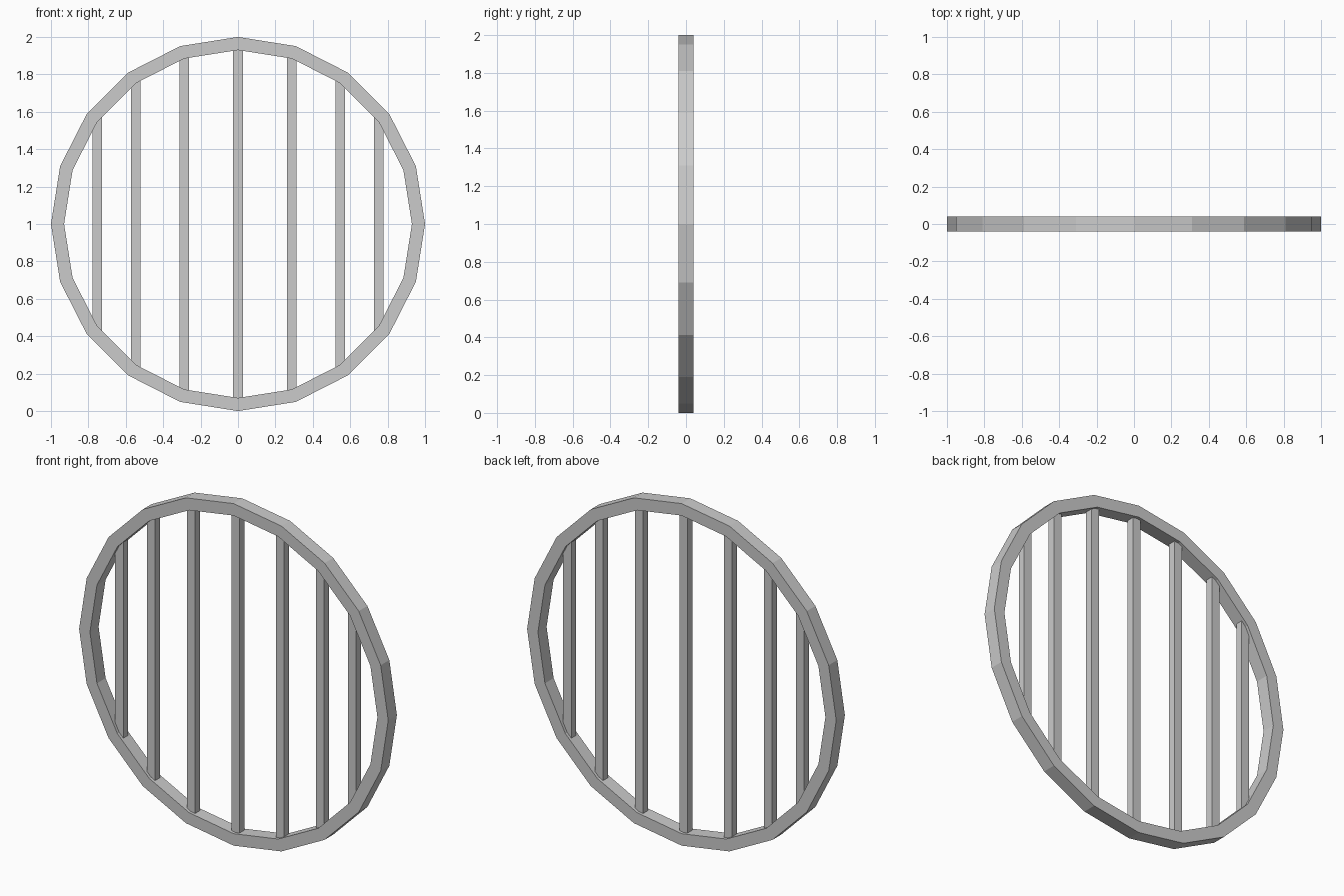
import bpy
import bmesh
from math import sin, cos, radians

if "Cube" in bpy.data.objects:
    bpy.data.objects.remove(bpy.data.objects["Cube"])

R_OUT, R_IN, HALF_DEPTH, SIDES = 1.0, 0.93, 0.04, 20
BAR_W, BAR_D, EMBED = 0.052, 0.045, 0.035


def finish(bm, name):
    bmesh.ops.recalc_face_normals(bm, faces=bm.faces)
    mesh = bpy.data.meshes.new(name)
    bm.to_mesh(mesh)
    bm.free()
    obj = bpy.data.objects.new(name, mesh)
    bpy.context.collection.objects.link(obj)
    return obj


# Twenty-sided ring frame with a rectangular cross-section
bm = bmesh.new()
section = [(R_OUT, -HALF_DEPTH), (R_OUT, HALF_DEPTH), (R_IN, HALF_DEPTH), (R_IN, -HALF_DEPTH)]
loops = []
for i in range(SIDES):
    a = radians(360 * i / SIDES)
    loops.append([bm.verts.new((r * sin(a), y, 1 + r * cos(a))) for r, y in section])
for i in range(SIDES):
    cur, nxt = loops[i], loops[(i + 1) % SIDES]
    for j in range(4):
        k = (j + 1) % 4
        bm.faces.new((cur[j], cur[k], nxt[k], nxt[j]))
finish(bm, "ring_frame")

# Vertical bars, each lined up with an inner corner of the ring
for n, i in enumerate(range(-3, 4), 1):
    a = radians(18 * i)
    half = R_IN * cos(a) + EMBED
    bm = bmesh.new()
    bmesh.ops.create_cube(bm, size=1)
    bmesh.ops.scale(bm, vec=(BAR_W, BAR_D, 2 * half), verts=bm.verts)
    bar = finish(bm, f"vertical_bar_{n}")
    bar.location = (R_IN * sin(a), 0, 1)
